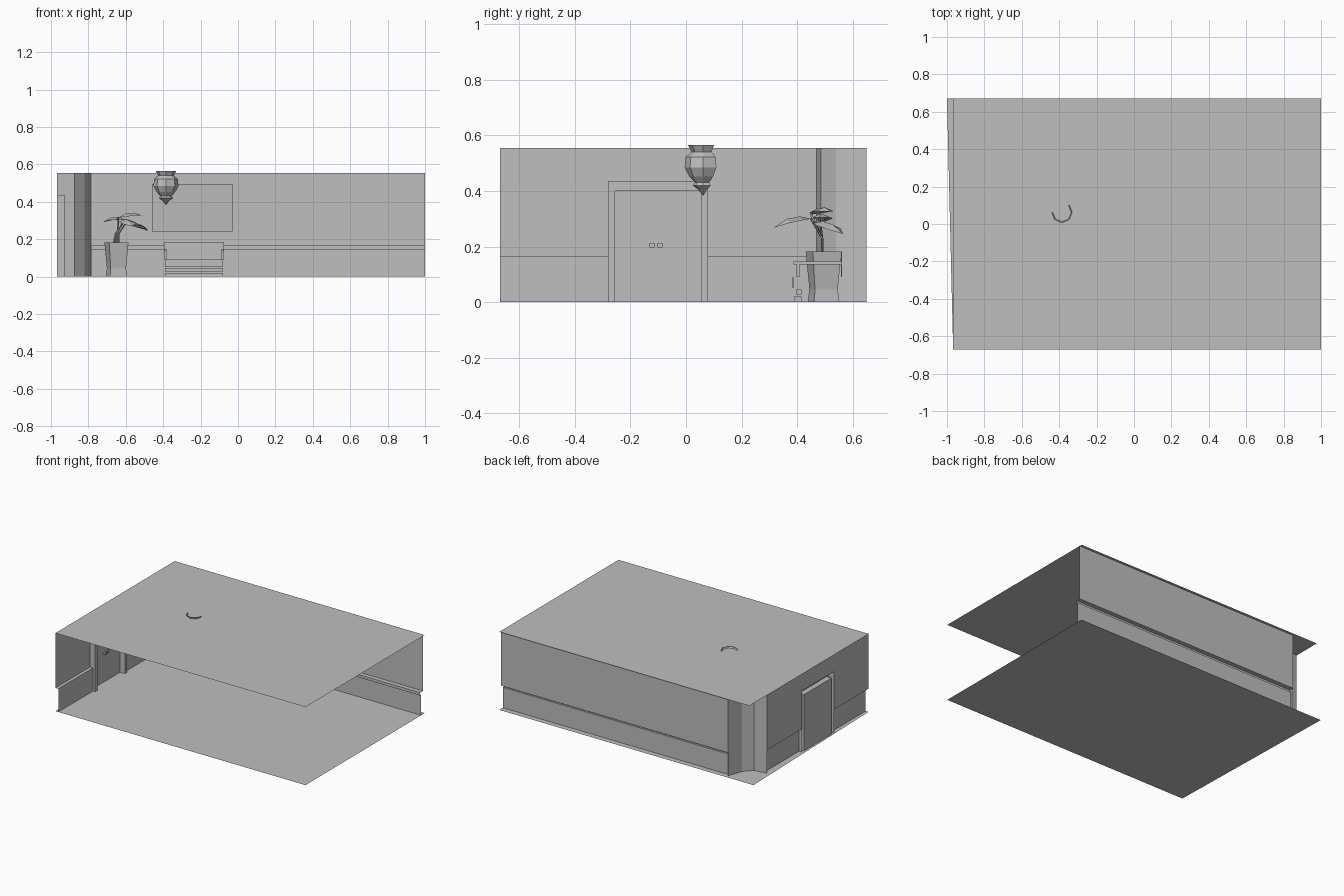
import bpy, math
from mathutils import Vector, Matrix

if "Cube" in bpy.data.objects:
    bpy.data.objects.remove(bpy.data.objects["Cube"], do_unlink=True)

grey = bpy.data.materials.new("plain_grey")
grey.use_nodes = True
grey.diffuse_color = (0.52, 0.52, 0.52, 1)
grey.node_tree.nodes["Principled BSDF"].inputs["Base Color"].default_value = (0.52, 0.52, 0.52, 1)

W, D, H = 0.967, 0.67, 0.555      # left wall x, half depth, ceiling height
RAIL = 0.165


def add(name, verts, faces):
    mesh = bpy.data.meshes.new(name)
    mesh.from_pydata([tuple(v) for v in verts], [], faces)
    mesh.materials.append(grey)
    obj = bpy.data.objects.new(name, mesh)
    bpy.context.collection.objects.link(obj)
    return obj


def strip(name, points, offset):
    """Sweep an open line of points along an offset into a thin shell."""
    a = [Vector(p) for p in points]
    b = [p + Vector(offset) for p in a]
    n = len(a)
    return add(name, a + b, [(i, i + 1, n + i + 1, n + i) for i in range(n - 1)])


def bridge(name, a, b):
    n = len(a)
    return add(name, a + b, [(i, i + 1, n + i + 1, n + i) for i in range(n - 1)])


def box(name, x, y, z):
    verts = [(i, j, k) for i in x for j in y for k in z]
    return add(name, verts, [(0, 1, 3, 2), (4, 6, 7, 5), (0, 4, 5, 1),
                             (2, 3, 7, 6), (0, 2, 6, 4), (1, 5, 7, 3)])


def sheet(name, corners):
    return add(name, corners, [(0, 1, 2, 3)])


# Floor, rug and ceiling
sheet("floor", [(-W, -D, 0), (1, -D, 0), (1, D, 0), (-1, D, 0)])
sheet("rug", [(-.725, -.445, .003), (.32, -.445, .003), (.32, .313, .003), (-.725, .313, .003)])
sheet("ceiling", [(-W, -D, H), (1, -D, H), (1, D, H), (-W, D, H)])

# Back wall with a projecting rail
strip("back_wall", [(-.785, y, z) for y, z in
                    ((.65, H), (.65, RAIL), (.618, RAIL), (.618, .145), (.63, .145), (.63, 0))],
      (1.785, 0, 0))

# Faceted corner pillar
strip("corner_pillar", [(-W, .47, 0), (-.875, .485, 0), (-.82, .54, 0), (-.785, .65, 0)], (0, 0, H))

# Left wall on both sides of the door, and above it
Y0, Y1, TOP = -.28, .08, .435
for name, start, end in (("left_wall_front", -D, Y0), ("left_wall_rear", Y1, .47)):
    strip(name, [(x, start, z) for x, z in ((-W, H), (-W, RAIL), (-.944, RAIL), (-.944, 0))],
          (0, end - start, 0))
strip("wall_above_door", [(-W, Y0, TOP), (-W, Y0, H)], (0, Y1 - Y0, 0))


# Door casing standing into the room, door panel and handles
def arch(x, inset, top):
    return [(x, Y0 + inset, 0), (x, Y0 + inset, top), (x, Y1 - inset, top), (x, Y1 - inset, 0)]


FACE = -.928
strip("casing_outer", arch(-W, 0, TOP), (FACE + W, 0, 0))
bridge("casing_face", arch(FACE, 0, TOP), arch(FACE, .025, .40))
strip("casing_inner", arch(-W, .025, .40), (FACE + W, 0, 0))
sheet("door", arch(-W + .001, .025, .40))
for side, y in (("front", -.122), ("rear", -.093)):
    box("door_handle_" + side, (-.966, -.955), (y - .009, y + .009), (.196, .212))

# Picture leaning forward from the wall
sheet("wall_picture", [(-.46, .635, .24), (-.03, .635, .24), (-.03, .618, .495), (-.46, .618, .495)])

# Bench
BX = (-.395, -.075)
box("bench_back", BX, (.557, .562), (.09, .182))
sheet("bench_seat", [(BX[0], .385, .09), (BX[1], .385, .09), (BX[1], .56, .09), (BX[0], .56, .09)])
box("bench_apron", (BX[0] + .006, BX[1] - .006), (.383, .387), (.05, .09))
box("bench_base_upper", (BX[0] + .006, BX[1] - .006), (.395, .415), (.028, .046))
box("bench_base_lower", (BX[0] + .006, BX[1] - .006), (.388, .415), (0, .02))
for side, x in (("right", BX[0]), ("left", BX[1] - .012)):
    box("bench_arm_" + side, (x, x + .012), (.387, .56), (.136, .146))
    box("bench_arm_post_" + side, (x, x + .012), (.397, .408), (.09, .136))

# Hanging lantern: open shell covering five of eight sides
profile = [(.055, .565), (.042, .54), (.063, .522), (.067, .485), (.05, .452),
           (.03, .43), (.038, .42), (.018, .405), (.001, .383)]
rows = 6
verts = [(-.385 + r * math.cos(math.radians(180 + 45 * s)),
          .062 + r * math.sin(math.radians(180 + 45 * s)), z)
         for r, z in profile for s in range(rows)]
add("lantern", verts, [(i * rows + s, (i + 1) * rows + s, (i + 1) * rows + s + 1, i * rows + s + 1)
                       for i in range(len(profile) - 1) for s in range(rows - 1)])

# Square plant pot, turned slightly, with a waist near the foot
turn = Matrix.Rotation(math.radians(14), 3, 'Z')
pot_at = Vector((-.65, .495, 0))
levels = [(.047, 0), (.042, .045), (.053, .182), (.046, .182), (.044, .165)]
verts = [pot_at + turn @ Vector((a * h, b * h, z)) for h, z in levels
         for a, b in ((-1, -1), (1, -1), (1, 1), (-1, 1))]
faces = [(i * 4 + s, i * 4 + (s + 1) % 4, i * 4 + 4 + (s + 1) % 4, i * 4 + 4 + s)
         for i in range(len(levels) - 1) for s in range(4)]
last = 4 * len(levels) - 4
add("plant_pot", verts, faces + [tuple(range(last, last + 4))])


# Leaves folded along the middle, each on a thin stem
def leaf(name, base, tip, width):
    base, tip = Vector(base), Vector(tip)
    side = (tip - base).cross(Vector((0, 0, 1))).normalized() * width
    pts = [base]
    for t, w, lift in ((.3, .9, .018), (.65, 1, .02)):
        mid = base.lerp(tip, t) + Vector((0, 0, lift))
        drop = Vector((0, 0, .014))
        pts += [mid - side * w - drop, mid, mid + side * w - drop]
    pts.append(tip)
    add(name, pts, [(0, 2, 1), (0, 3, 2), (1, 2, 5, 4), (2, 3, 6, 5), (4, 5, 7), (5, 6, 7)])


def stem(name, points):
    curve = bpy.data.curves.new(name, 'CURVE')
    curve.dimensions = '3D'
    curve.bevel_depth = .004
    curve.bevel_resolution = 0
    line = curve.splines.new('POLY')
    line.points.add(len(points) - 1)
    for p, co in zip(line.points, points):
        p.co = (*co, 1)
    curve.materials.append(grey)
    bpy.context.collection.objects.link(bpy.data.objects.new(name, curve))


leaves = [("right", (-.60, .48, .305), (-.725, .50, .29), .036),
          ("front", (-.61, .45, .30), (-.57, .315, .268), .045),
          ("upper", (-.64, .45, .315), (-.51, .525, .325), .036),
          ("rear", (-.60, .46, .285), (-.48, .565, .245), .038)]
for i, (name, base, tip, width) in enumerate(leaves):
    leaf("leaf_" + name, base, tip, width)
    foot = (-.668 + .01 * i, .49, .165)
    stem("stem_" + name, [foot, (-.655 + .006 * i, .49, .23), base])
